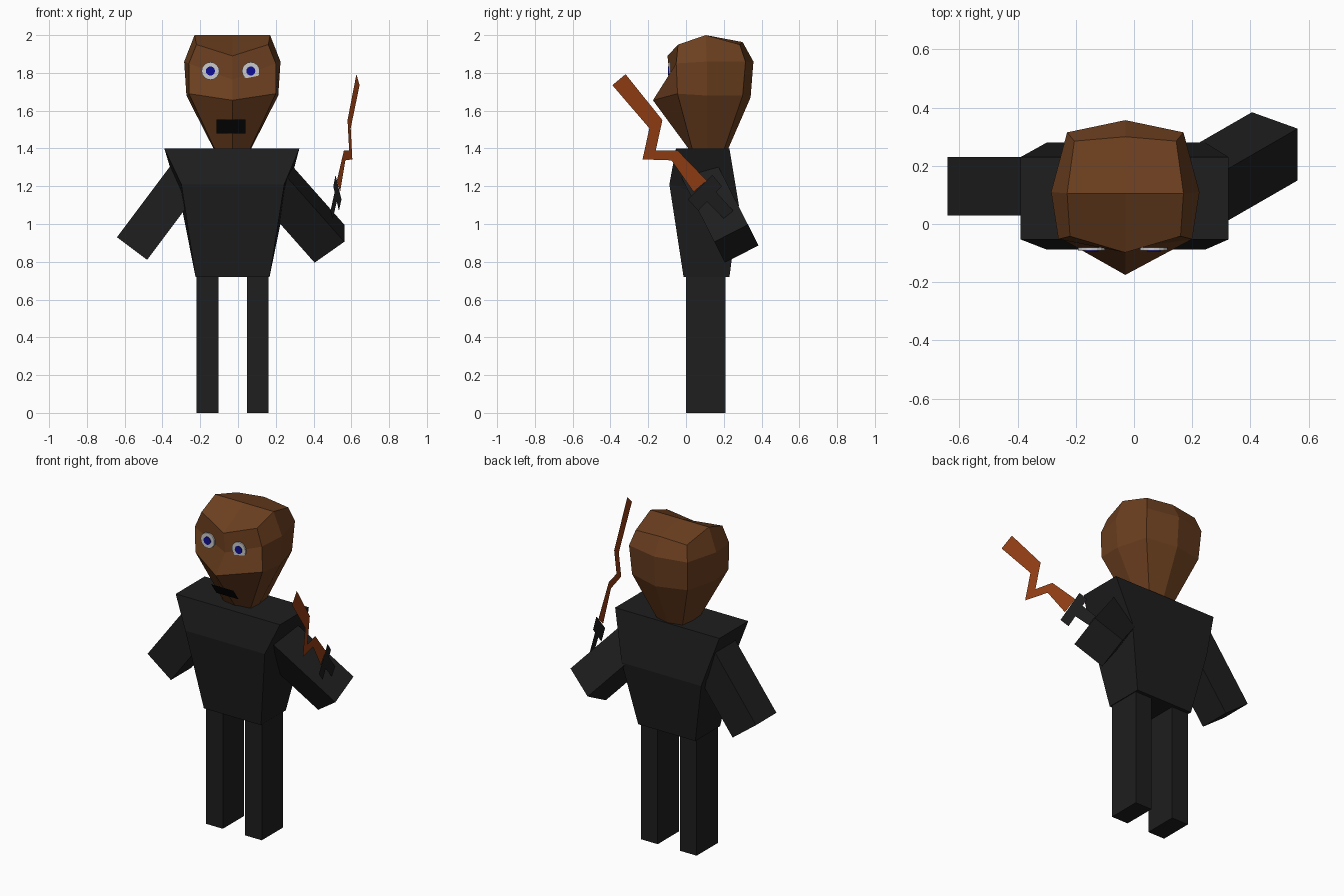
import bpy, bmesh
from math import radians
from mathutils import Matrix, Vector

if "Cube" in bpy.data.objects:
    bpy.data.objects.remove(bpy.data.objects["Cube"])

CX = -0.03  # body centre line


def material(name, rgb):
    m = bpy.data.materials.new(name)
    m.diffuse_color = (*rgb, 1)
    m.use_nodes = True
    m.node_tree.nodes["Principled BSDF"].inputs["Base Color"].default_value = m.diffuse_color
    return m


BLACK = material("black_cloth", (0.013, 0.013, 0.013))
INK = material("mouth_black", (0.003, 0.003, 0.003))
BROWN = material("brown_skin", (0.15, 0.05, 0.014))
WOOD = material("orange_wood", (0.30, 0.05, 0.007))
WHITE = material("eye_white", (0.6, 0.6, 0.6))
BLUE = material("iris_blue", (0.005, 0.005, 0.3))


def finish(name, bm, mat):
    bmesh.ops.recalc_face_normals(bm, faces=bm.faces)
    me = bpy.data.meshes.new(name)
    bm.to_mesh(me)
    bm.free()
    me.materials.append(mat)
    ob = bpy.data.objects.new(name, me)
    bpy.context.collection.objects.link(ob)
    return ob


def loft(rings, name, mat, top_centre=None):
    """Skin rings of equal length, bottom to top, and cap the ends."""
    bm = bmesh.new()
    vs = [[bm.verts.new(p) for p in r] for r in rings]
    n = len(rings[0])
    for a, b in zip(vs, vs[1:]):
        for i in range(n):
            j = (i + 1) % n
            bm.faces.new((a[i], a[j], b[j], b[i]))
    bm.faces.new(vs[0])
    t = vs[-1]
    if top_centre:
        c = bm.verts.new(top_centre)
        for i in range(0, n, 2):
            bm.faces.new((c, t[i], t[i + 1], t[(i + 2) % n]))
    else:
        bm.faces.new(t)
    return finish(name, bm, mat)


def box(name, matrix, mat):
    bm = bmesh.new()
    bmesh.ops.create_cube(bm, size=1, matrix=matrix)
    return finish(name, bm, mat)


def flat(name, pts, mat):
    bm = bmesh.new()
    bm.faces.new([bm.verts.new(p) for p in pts])
    me = finish(name, bm, mat)
    return me


def rect(x0, x1, y0, y1, zf, zb):
    return [(x0, y0, zf), (x1, y0, zf), (x1, y1, zb), (x0, y1, zb)]


# Torso: three rectangular sections
loft([rect(-0.225, 0.167, -0.013, 0.23, 0.72, 0.72),
      rect(-0.30, 0.245, -0.088, 0.28, 1.21, 1.10),
      rect(-0.39, 0.325, -0.053, 0.23, 1.40, 1.40)], "torso", BLACK)

# Legs
for side, x in (("left", -0.162), ("right", 0.105)):
    box("leg_" + side,
        Matrix.Translation((x, 0.105, 0.36)) @ Matrix.Diagonal((0.115, 0.208, 0.72, 1)), BLACK)


# Arms: square bars from the hand end up into the shoulder
def arm(name, end, up, across, length=0.5, width=0.2):
    u = Vector(up).normalized()
    w = Vector(across).normalized()
    v = u.cross(w)
    m = Matrix((w * width, v * width, u * length)).transposed().to_4x4()
    box(name, Matrix.Translation(Vector(end) + u * length / 2) @ m, BLACK)


arm("arm_left", (-0.561, 0.13, 0.87), (0.60, 0, 0.80), (0, 1, 0))
arm("arm_right", (0.484, 0.267, 0.896), (-0.62, -0.357, 0.70), (0, 0.18, 0.092))

# Head: half sections (front middle, front corner, side, back corner, back middle)
halves = [
    [(0, 0.02, 1.39), (0.09, 0.035, 1.39), (0.095, 0.11, 1.39), (0.085, 0.20, 1.39), (0, 0.22, 1.39)],
    [(0, -0.175, 1.655), (0.23, -0.045, 1.69), (0.243, 0.11, 1.68), (0.19, 0.30, 1.68), (0, 0.342, 1.67)],
    [(0, -0.085, 1.765), (0.23, -0.052, 1.85), (0.255, 0.11, 1.86), (0.20, 0.315, 1.86), (0, 0.357, 1.86)],
    [(0, -0.098, 1.89), (0.19, -0.042, 1.95), (0.20, 0.105, 2.0), (0.175, 0.285, 1.95), (0, 0.30, 1.963)],
]
rings = []
for h in halves:
    full = h + [(-x, y, z) for x, y, z in h[3:0:-1]]
    rings.append([(CX + x, y, z) for x, y, z in full])
loft(rings, "head", BROWN, (CX, 0.105, 2.0))


# Eyes: thin discs
def disc(name, x, y, r, mat):
    bm = bmesh.new()
    bmesh.ops.create_cone(bm, cap_ends=True, segments=16, radius1=r, radius2=r, depth=0.01,
                          matrix=Matrix.Translation((x, y, 1.81)) @ Matrix.Rotation(radians(90), 4, 'X'))
    finish(name, bm, mat)


for side, x in (("left", -0.146), ("right", 0.068)):
    disc("eye_" + side, x, -0.086, 0.047, WHITE)
    disc("iris_" + side, x, -0.09, 0.024, BLUE)

# Mouth: sloped flat patch
flat("mouth", [(-0.113, -0.05, 1.48), (0.04, -0.05, 1.48),
               (0.04, -0.102, 1.553), (-0.113, -0.102, 1.553)], INK)


# Zigzag stick, guard and grip: flat outlines in one upright slanted plane
def in_plane(yz):
    return [(0.55 - 0.24 * y, y, z) for y, z in yz]


flat("zigzag_stick", in_plane([
    (-0.39, 1.735), (-0.32, 1.793), (-0.125, 1.55), (-0.16, 1.39), (-0.045, 1.39),
    (0.11, 1.23), (0.04, 1.17), (-0.077, 1.337), (-0.23, 1.342), (-0.194, 1.507)]), WOOD)
flat("stick_guard", in_plane([(0.01, 1.13), (0.14, 1.26), (0.19, 1.20), (0.065, 1.07)]), BLACK)
flat("stick_grip", in_plane([(0.10, 1.13), (0.15, 1.18), (0.25, 1.07), (0.20, 1.03)]), BLACK)
